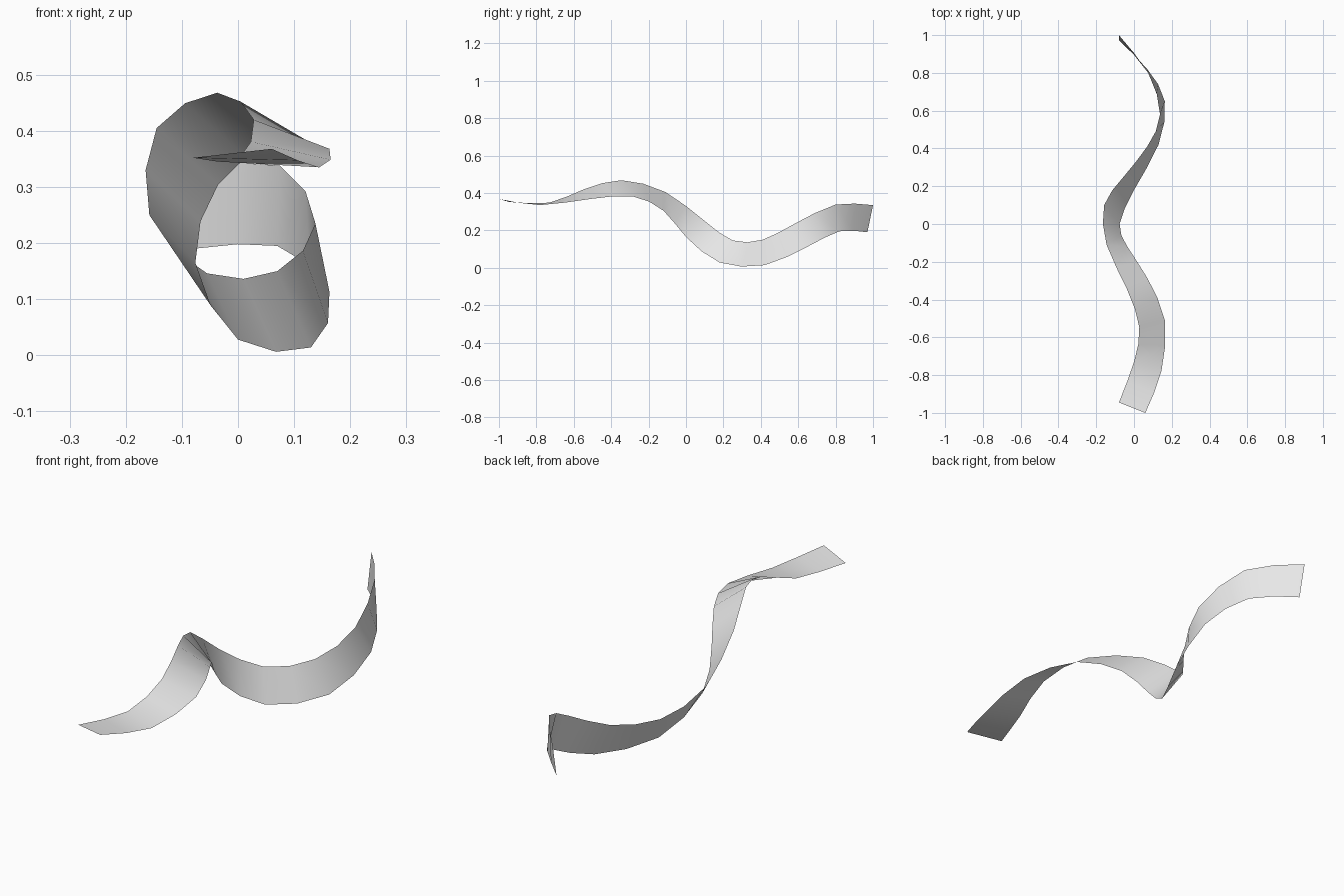
import bpy
import bmesh
from mathutils import Vector

# Remove the default object
default_cube = bpy.data.objects.get("Cube")
if default_cube:
    bpy.data.objects.remove(default_cube, do_unlink=True)


def make_material(name, colour):
    material = bpy.data.materials.new(name)
    material.use_nodes = True
    material.diffuse_color = colour
    shader = material.node_tree.nodes["Principled BSDF"]
    shader.inputs["Base Color"].default_value = colour
    return material


def smooth_path(control_points):
    """Pass a spline through the control points, adding one point between each pair."""
    points = [Vector(point) for point in control_points]
    before_start = points[0] * 2 - points[1]
    after_end = points[-1] * 2 - points[-2]
    padded = [before_start] + points + [after_end]
    path = []
    for previous, start, end, following in zip(padded, padded[1:], padded[2:], padded[3:]):
        path.append(start)
        path.append(((start + end) * 9 - previous - following) / 16)
    path.append(points[-1])
    return path


def make_ribbon(name, first_edge, second_edge, material):
    """Bridge two edge paths with a single strip of quads."""
    mesh = bpy.data.meshes.new(name)
    strip = bmesh.new()
    rungs = [
        (strip.verts.new(first), strip.verts.new(second))
        for first, second in zip(first_edge, second_edge)
    ]
    for (near_a, near_b), (far_a, far_b) in zip(rungs, rungs[1:]):
        face = strip.faces.new((near_a, near_b, far_b, far_a))
        face.smooth = True
    strip.to_mesh(mesh)
    strip.free()
    mesh.materials.append(material)
    ribbon = bpy.data.objects.new(name, mesh)
    bpy.context.collection.objects.link(ribbon)
    return ribbon


# The two long edges of the twisting ribbon, from front to back
upper_edge = smooth_path([
    (-.08, -.945, .352), (0, -.73, .348), (.028, -.545, .42),
    (-.037, -.345, .468), (-.145, -.11, .405), (-.158, .1, .25),
    (-.055, .25, .146), (.07, .41, .15), (.138, .58, .235),
    (.075, .8, .338), (-.08, 1, .335),
])
lower_edge = smooth_path([
    (.06, -1, .368), (.145, -.78, .335), (.163, -.51, .368),
    (.07, -.285, .382), (-.035, -.12, .305), (-.076, 0, .165),
    (0, .18, .028), (.13, .42, .014), (.163, .65, .113),
    (.07, .82, .195), (-.078, .97, .19),
])

# Plain ribbon in one colour
light_grey = make_material("light grey", (.8, .8, .8, 1))
make_ribbon("twisted_ribbon", upper_edge, lower_edge, light_grey)
